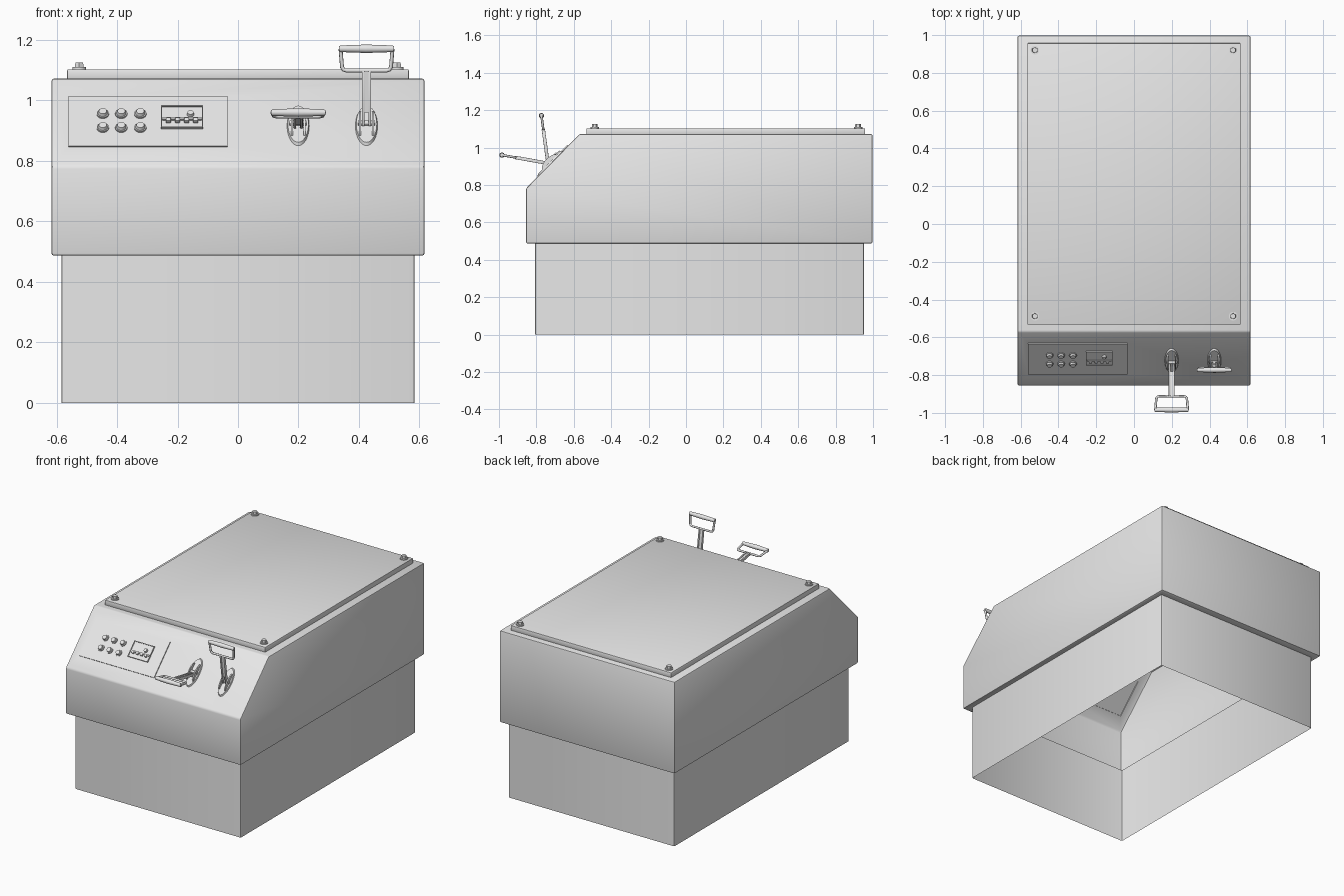
import bpy, bmesh, math
from mathutils import Matrix, Vector

cube = bpy.data.objects.get("Cube")
if cube:
    bpy.data.objects.remove(cube)

grey = bpy.data.materials.new("painted_grey")
grey.use_nodes = True
grey.diffuse_color = (0.8, 0.8, 0.8, 1)
grey.node_tree.nodes["Principled BSDF"].inputs["Base Color"].default_value = (0.8, 0.8, 0.8, 1)


def finish(name, bm, matrix=Matrix()):
    mesh = bpy.data.meshes.new(name)
    bm.to_mesh(mesh)
    bm.free()
    mesh.materials.append(grey)
    ob = bpy.data.objects.new(name, mesh)
    ob.matrix_world = matrix
    bpy.context.collection.objects.link(ob)
    bpy.ops.object.select_all(action='DESELECT')
    ob.select_set(True)
    bpy.context.view_layer.objects.active = ob
    bpy.ops.object.shade_smooth_by_angle(angle=math.radians(35))
    return ob


def add_box(bm, center, size, bevel=0.0):
    m = Matrix.Translation(center) @ Matrix.Diagonal((*size, 1))
    verts = bmesh.ops.create_cube(bm, size=1, matrix=m)["verts"]
    if bevel:
        edges = list({e for v in verts for e in v.link_edges})
        bmesh.ops.bevel(bm, geom=edges, offset=bevel, segments=2, affect='EDGES', profile=0.5)


def add_cyl(bm, center, r1, r2, depth, sides=20, axis='Z', scale=(1, 1, 1)):
    turn = Matrix.Rotation(math.pi / 2, 4, 'Y') if axis == 'X' else Matrix()
    m = Matrix.Translation(center) @ Matrix.Diagonal((*scale, 1)) @ turn
    bmesh.ops.create_cone(bm, cap_ends=True, segments=sides, radius1=r1, radius2=r2,
                          depth=depth, matrix=m)


# Sloped control face: local x across, y up the slope, z outwards
LOW, HIGH = Vector((0, -0.855, 0.782)), Vector((0, -0.57, 1.072))
up = (HIGH - LOW).normalized()
out = Vector((1, 0, 0)).cross(up)


def on_slope(x, z, lift=0.0):
    p = LOW + up * ((z - LOW.z) / up.z) + out * lift
    m = Matrix((Vector((1, 0, 0)), up, out)).transposed().to_4x4()
    m.translation = (x, p.y, p.z)
    return m


# Housing: side profile extruded across, stepped in to an open-bottomed base
bm = bmesh.new()
W = 0.617
profile = [(-0.855, 0.487), (0.997, 0.487), (0.997, 1.072), (-0.57, 1.072), (-0.855, 0.782)]
side = bm.faces.new([bm.verts.new((-W, y, z)) for y, z in profile])
ext = bmesh.ops.extrude_face_region(bm, geom=[side])
bmesh.ops.translate(bm, vec=(2 * W, 0, 0),
                    verts=[g for g in ext["geom"] if isinstance(g, bmesh.types.BMVert)])
bmesh.ops.recalc_face_normals(bm, faces=bm.faces)
bottom = min(bm.faces, key=lambda f: f.calc_center_median().z)
bmesh.ops.inset_individual(bm, faces=[bottom], thickness=0.03)
for v in bottom.verts:
    v.co.x = math.copysign(0.584, v.co.x)
    v.co.y = -0.807 if v.co.y < 0 else 0.952
ext = bmesh.ops.extrude_face_region(bm, geom=[bottom])
for v in (g for g in ext["geom"] if isinstance(g, bmesh.types.BMVert)):
    v.co.z = 0
if bottom.is_valid:
    bm.faces.remove(bottom)
for f in [f for f in bm.faces if f.calc_center_median().z < 0.001]:
    bm.faces.remove(f)
bm.normal_update()
corners = [e for e in bm.edges if e.is_manifold and e.is_convex
           and e.calc_face_angle(0) > 0.3]
bmesh.ops.bevel(bm, geom=corners, offset=0.008, segments=2, affect='EDGES', profile=0.5)

# Raised instrument panel pressed out of the sloped face
bm.normal_update()
slope = max((f for f in bm.faces if f.normal.dot(out) > 0.99), key=lambda f: f.calc_area())
bmesh.ops.inset_individual(bm, faces=[slope], thickness=0.03)
mid = slope.calc_center_median()
for v in slope.verts:
    x = -0.561 if v.co.x < mid.x else -0.035
    v.co = on_slope(x, 0.846 if v.co.z < mid.z else 1.011).translation
ext = bmesh.ops.extrude_discrete_faces(bm, faces=[slope])
bmesh.ops.translate(bm, vec=out * 0.006, verts=ext["faces"][0].verts)
finish("housing", bm)

# Top cover plate
bm = bmesh.new()
add_box(bm, (0, 0.212, 1.086), (1.13, 1.49, 0.034), 0.004)
finish("cover_plate", bm)

# Corner bolts with washers
for x in (-0.525, 0.525):
    for y in (-0.488, 0.92):
        bm = bmesh.new()
        add_cyl(bm, (0, 0, 0.004), 0.023, 0.023, 0.008)
        add_cyl(bm, (0, 0, 0.015), 0.016, 0.015, 0.016, sides=6)
        finish("cover_bolt", bm, Matrix.Translation((x, y, 1.102)))

# Push buttons
for x in (-0.447, -0.386, -0.323):
    for z in (0.95, 0.904):
        bm = bmesh.new()
        add_cyl(bm, (0, 0, 0.003), 0.02, 0.02, 0.006)
        add_cyl(bm, (0, 0, 0.011), 0.016, 0.013, 0.01)
        finish("push_button", bm, on_slope(x, z, 0.006))

# Switch block: frame, stepped shelf and small knobs
bm = bmesh.new()
add_box(bm, (0, 0, 0.002), (0.14, 0.1, 0.006))
for s in (-1, 1):
    add_box(bm, (s * 0.068, 0, 0.005), (0.004, 0.1, 0.01))
    add_box(bm, (0, s * 0.049, 0.005), (0.14, 0.004, 0.01))
add_box(bm, (0, -0.012, 0.007), (0.13, 0.008, 0.012))
for i in range(4):
    add_box(bm, (-0.045 + i * 0.03, -0.02, 0.011), (0.016, 0.014, 0.014), 0.002)
add_cyl(bm, (0.028, 0.012, 0.01), 0.012, 0.01, 0.012)
finish("switch_block", bm, on_slope(-0.185, 0.937, 0.006))


# Lever mount: oval plate with two low rounded cheeks and a pivot pin
def lever_mount(x):
    bm = bmesh.new()
    add_cyl(bm, (0, 0, 0.004), 0.037, 0.034, 0.01, sides=32, scale=(1, 2.5, 1))
    for s in (-1, 1):
        add_cyl(bm, (s * 0.021, 0, 0.006), 0.026, 0.026, 0.007, sides=28, axis='X',
                scale=(1, 2.1, 1))
    add_cyl(bm, (0, 0, 0.014), 0.008, 0.008, 0.056, sides=16, axis='X')
    finish("lever_mount", bm, on_slope(x, 0.916))


# Lever: twin flat bars, open tapered yoke and barrel grip
def lever(x, tip):
    pivot = Vector((x, -0.738, 0.916))
    axis = Vector((x, *tip)) - pivot
    length = axis.length
    axis.normalize()
    across = Vector((1, 0, 0))
    m = Matrix((across, axis.cross(across), axis)).transposed().to_4x4()
    m.translation = pivot
    neck = length - 0.073
    bm = bmesh.new()
    for s in (-1, 1):
        add_box(bm, (s * 0.011, 0, neck / 2), (0.009, 0.018, neck), 0.002)
    add_box(bm, (0, 0, neck * 0.62), (0.016, 0.008, neck * 0.75))
    finish("lever_bars", bm, m)

    # Yoke as a round-cornered swept bar
    half = [(0.0, neck), (0.066, neck), (0.076, neck + 0.003), (0.081, neck + 0.012),
            (0.086, length)]
    path = [(-a, b) for a, b in reversed(half[1:])] + half
    curve = bpy.data.curves.new("lever_yoke", 'CURVE')
    curve.dimensions = '3D'
    curve.bevel_depth = 0.0065
    curve.bevel_resolution = 2
    curve.use_fill_caps = True
    spline = curve.splines.new('POLY')
    spline.points.add(len(path) - 1)
    for p, (a, b) in zip(spline.points, path):
        p.co = (a, 0, b, 1)
    curve.materials.append(grey)
    yoke = bpy.data.objects.new("lever_yoke", curve)
    yoke.matrix_world = m
    bpy.context.collection.objects.link(yoke)

    # Barrel grip, slightly fuller in the middle
    bm = bmesh.new()
    for s in (-1, 1):
        add_cyl(bm, (s * 0.0435, 0, length), 0.014 if s > 0 else 0.011,
                0.011 if s > 0 else 0.014, 0.087, sides=20, axis='X')
        add_cyl(bm, (s * 0.088, 0, length), 0.009, 0.009, 0.005, sides=16, axis='X')
    finish("lever_grip", bm, m)


for x, tip in ((0.199, (-0.984, 0.96)), (0.425, (-0.773, 1.171))):
    lever_mount(x)
    lever(x, tip)
